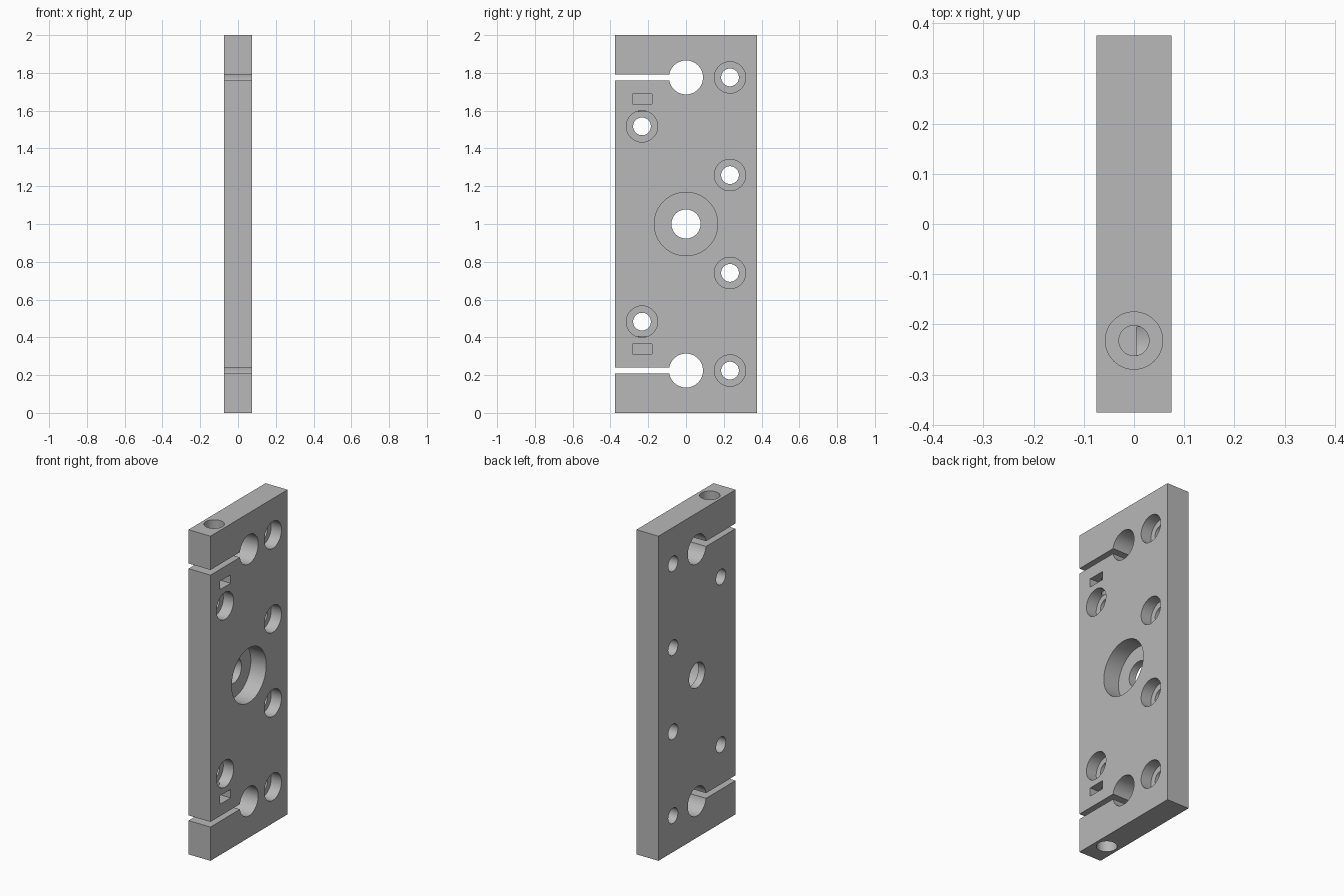
import bpy
import math
from mathutils import Vector

cube = bpy.data.objects.get("Cube")
if cube:
    bpy.data.objects.remove(cube, do_unlink=True)

HALF_X, HALF_Y, HEIGHT = 0.075, 0.375, 2.0
MID = HEIGHT / 2
OVER = 0.05  # how far cutters reach past a face

grey = bpy.data.materials.new("plain grey")
grey.use_nodes = True
colour = (0.48, 0.48, 0.48, 1)
grey.diffuse_color = colour
grey.node_tree.nodes["Principled BSDF"].inputs["Base Color"].default_value = colour


def box(name, low, high):
    low, high = Vector(low), Vector(high)
    bpy.ops.mesh.primitive_cube_add(size=1, location=(low + high) / 2)
    ob = bpy.context.object
    ob.name = name
    ob.scale = high - low
    bpy.ops.object.transform_apply(location=True, rotation=False, scale=True)
    return ob


def drill(name, radius, start, end):
    """Round cutter between two points."""
    start, end = Vector(start), Vector(end)
    axis = end - start
    bpy.ops.mesh.primitive_cylinder_add(
        vertices=64, radius=radius, depth=axis.length, location=(start + end) / 2,
        rotation=axis.to_track_quat("Z", "Y").to_euler())
    ob = bpy.context.object
    ob.name = name
    return ob


def cross_drill(name, radius, y, z, floor=-HALF_X - OVER):
    """Round cutter entering from the +x face down to the floor."""
    return drill(name, radius, (HALF_X + OVER, y, z), (floor, y, z))


plate = box("clamp_plate", (-HALF_X, -HALF_Y, 0), (HALF_X, HALF_Y, HEIGHT))
plate.data.materials.append(grey)
cutters = []

# Central stepped bore
cutters.append(cross_drill("centre_bore", 0.077, 0, MID))
cutters.append(cross_drill("centre_recess", 0.168, 0, MID, -0.03))

# Everything else is mirrored about the middle height
SIDE = 0.233
for s in (1, -1):
    # Counterbored mounting holes
    for y, dz in ((SIDE, 0.776), (SIDE, 0.259), (-SIDE, 0.517)):
        cutters.append(cross_drill("mount_hole", 0.047, y, MID + s * dz))
        cutters.append(cross_drill("mount_recess", 0.083, y, MID + s * dz, 0.005))

    # Rod hole with its clamping slit
    z = MID + s * 0.776
    cutters.append(cross_drill("rod_hole", 0.09, 0, z))
    cutters.append(box("clamp_slit", (-HALF_X - OVER, -HALF_Y - OVER, z - 0.016),
                       (HALF_X + OVER, 0, z + 0.016)))

    # Nut pocket
    z = MID + s * 0.661
    cutters.append(box("nut_pocket", (-0.052, -0.284, z - 0.026),
                       (HALF_X + OVER, -0.179, z + 0.026)))

    # Clamp screw hole running in from the end face
    y = -0.232
    outside = MID + s * (MID + OVER)
    cutters.append(drill("screw_hole", 0.03, (0, y, outside), (0, y, MID + s * 0.595)))
    cutters.append(drill("screw_recess", 0.057, (0, y, outside), (0, y, MID + s * 0.93)))

# Cut all the openings, then discard the cutters
bpy.ops.object.select_all(action="DESELECT")
plate.select_set(True)
bpy.context.view_layer.objects.active = plate
for cutter in cutters:
    cutter.hide_render = True
    mod = plate.modifiers.new(cutter.name, "BOOLEAN")
    mod.operation = "DIFFERENCE"
    mod.solver = "EXACT"
    mod.object = cutter
    bpy.ops.object.modifier_apply(modifier=mod.name)
for cutter in cutters:
    bpy.data.objects.remove(cutter, do_unlink=True)

for poly in plate.data.polygons:
    poly.material_index = 0
bpy.ops.object.shade_smooth_by_angle(angle=math.radians(30))
